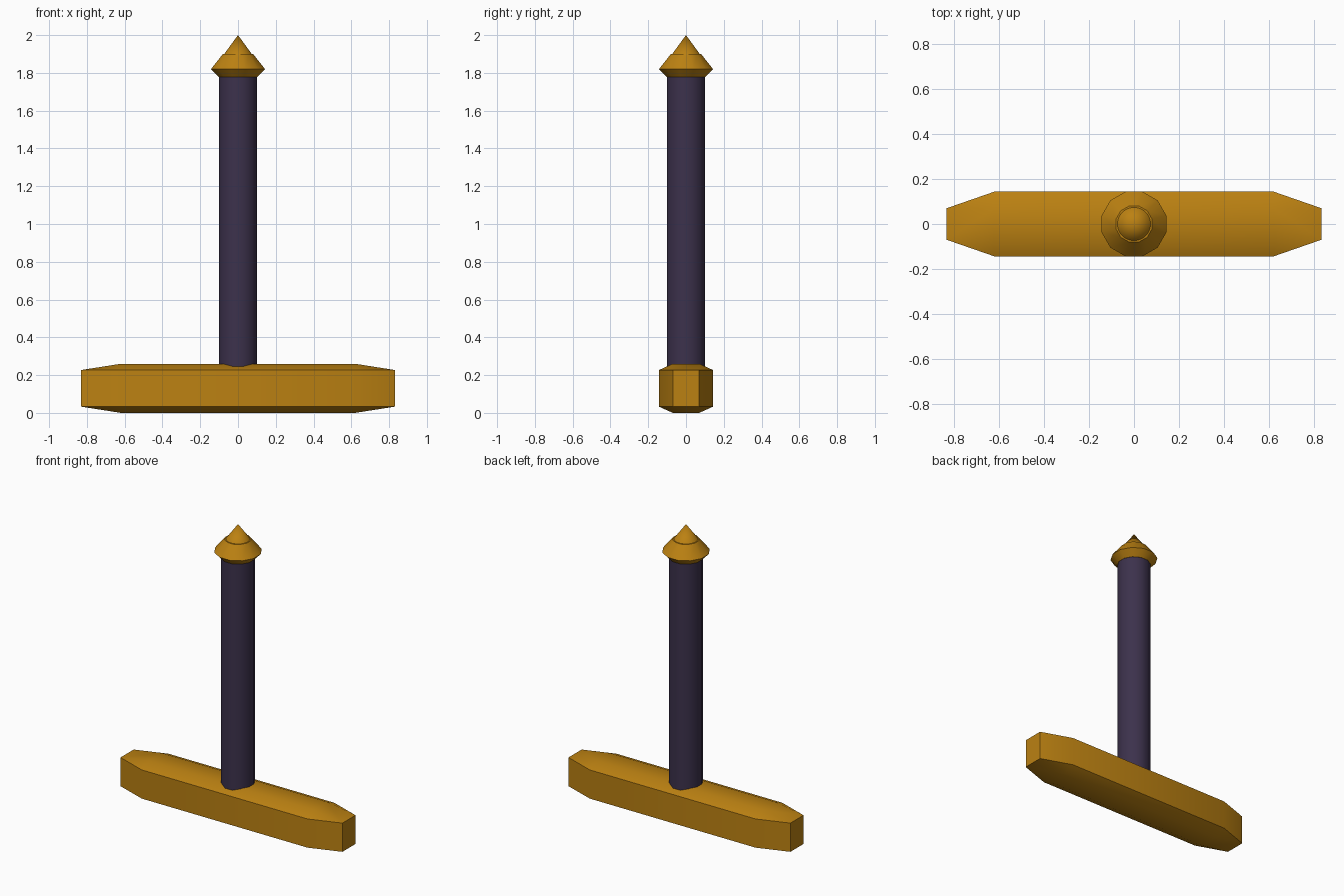
import bpy, bmesh, math

cube = bpy.data.objects.get("Cube")
if cube:
    bpy.data.objects.remove(cube, do_unlink=True)


def make_material(name, rgb):
    mat = bpy.data.materials.new(name)
    mat.use_nodes = True
    mat.diffuse_color = (*rgb, 1)
    mat.node_tree.nodes["Principled BSDF"].inputs["Base Color"].default_value = (*rgb, 1)
    return mat


gold = make_material("gold", (0.50, 0.22, 0.006))
dark_grip = make_material("dark purple grip", (0.045, 0.031, 0.072))


def finish(bm, name, mat):
    bmesh.ops.recalc_face_normals(bm, faces=bm.faces)
    mesh = bpy.data.meshes.new(name)
    bm.to_mesh(mesh)
    bm.free()
    mesh.materials.append(mat)
    obj = bpy.data.objects.new(name, mesh)
    bpy.context.collection.objects.link(obj)
    bpy.ops.object.select_all(action='DESELECT')
    obj.select_set(True)
    bpy.context.view_layer.objects.active = obj
    bpy.ops.object.shade_smooth_by_angle(angle=math.radians(31))
    return obj


def turned(name, profile, sides, mat):
    """Stack rings of (radius, z), flat side facing the front; radius is to the flats."""
    bm = bmesh.new()
    rings = []
    for r, z in profile:
        r /= math.cos(math.pi / sides)
        if r == 0:
            rings.append([bm.verts.new((0, 0, z))])
            continue
        angles = [2 * math.pi * (i + 0.5) / sides for i in range(sides)]
        rings.append([bm.verts.new((r * math.cos(a), r * math.sin(a), z)) for a in angles])
    for low, high in zip(rings, rings[1:]):
        for i in range(sides):
            j = (i + 1) % sides
            if len(high) == 1:
                bm.faces.new((low[i], low[j], high[0]))
            else:
                bm.faces.new((low[i], low[j], high[j], high[i]))
    for ring in (rings[0], rings[-1]):
        if len(ring) > 1:
            bm.faces.new(ring)
    return finish(bm, name, mat)


# Crossguard: faceted bar that tapers towards both ends
bm = bmesh.new()
corners = [(0.62, 0.07, 0.13), (0.62, 0.143, 0.097), (0.83, 0.07, 0.097)]
for x, y, z in corners:
    for sx in (-1, 1):
        for sy in (-1, 1):
            for sz in (-1, 1):
                bm.verts.new((sx * x, sy * y, 0.13 + sz * z))
bmesh.ops.convex_hull(bm, input=bm.verts)
bmesh.ops.dissolve_limit(bm, angle_limit=math.radians(1), verts=bm.verts, edges=bm.edges)
finish(bm, "crossguard", gold)

# Grip
turned("grip", [(0.101, 0.2), (0.101, 1.79)], 12, dark_grip)

# Pommel collar and pointed tip
turned("pommel", [(0.102, 1.777), (0.143, 1.82), (0.08, 1.9)], 12, gold)
turned("pommel_tip", [(0.073, 1.89), (0.073, 1.9), (0.0, 2.0)], 24, gold)
